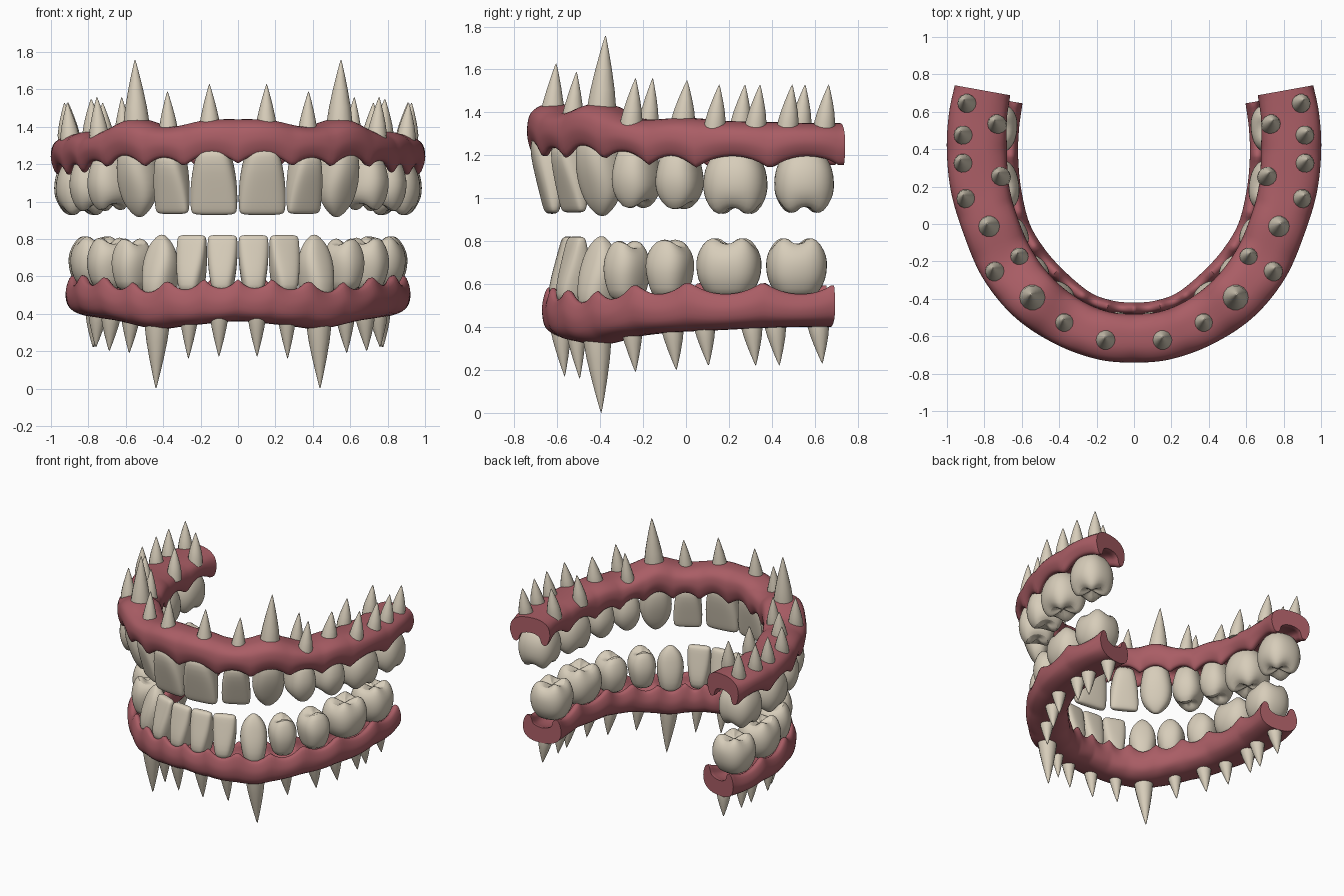
import bpy, bmesh, math
from mathutils import Vector

cube = bpy.data.objects.get("Cube")
if cube:
    bpy.data.objects.remove(cube, do_unlink=True)


def material(name, rgb):
    mat = bpy.data.materials.new(name)
    mat.use_nodes = True
    mat.diffuse_color = (*rgb, 1)
    mat.node_tree.nodes["Principled BSDF"].inputs["Base Color"].default_value = (*rgb, 1)
    return mat


GUM = material("gum pink", (0.40, 0.11, 0.13))
TOOTH = material("tooth ivory", (0.68, 0.61, 0.49))


def spline(points, steps, closed=False):
    """Catmull-Rom samples through points of any dimension."""
    pts = [Vector(p) for p in points]
    n = len(pts)
    if closed:
        get = lambda i: pts[i % n]
    else:
        before = pts[1].copy()
        before[0] = -before[0]          # mirrored neighbour at the midline
        ext = [before] + pts + [2 * pts[-1] - pts[-2]]
        get = lambda i: ext[i + 1]
    out = []
    for i in range(n if closed else n - 1):
        a, b, c, d = (get(i + k) for k in (-1, 0, 1, 2))
        for s in range(steps):
            t = s / steps
            out.append(0.5 * (2 * b + (c - a) * t + (2 * a - 5 * b + 4 * c - d) * t * t
                              + (3 * b - a - 3 * c + d) * t ** 3))
    return out if closed else out + [pts[-1]]


def loft(name, rings, mat, tip=None, cap_end=False, subdivide=0):
    """Skin a list of rings, mirror the part across the midline and shade it."""
    bm = bmesh.new()
    rows = [[bm.verts.new(p) for p in ring] for ring in rings]
    n = len(rows[0])
    for a, b in zip(rows, rows[1:]):
        for i in range(n):
            bm.faces.new((a[i], a[(i + 1) % n], b[(i + 1) % n], b[i]))
    if tip is not None:
        top = bm.verts.new(tip)
        for i in range(n):
            bm.faces.new((rows[-1][i], rows[-1][(i + 1) % n], top))
        bm.faces.new(rows[0])
    if cap_end:
        bm.faces.new(rows[-1])
    bmesh.ops.recalc_face_normals(bm, faces=bm.faces)
    mesh = bpy.data.meshes.new(name)
    bm.to_mesh(mesh)
    bm.free()
    mesh.materials.append(mat)
    ob = bpy.data.objects.new(name, mesh)
    bpy.context.collection.objects.link(ob)
    bpy.ops.object.select_all(action="DESELECT")
    ob.select_set(True)
    bpy.context.view_layer.objects.active = ob
    bpy.ops.object.shade_smooth_by_angle(angle=math.radians(50))
    mirror = ob.modifiers.new("Mirror", "MIRROR")
    mirror.use_clip = True
    if subdivide:
        sub = ob.modifiers.new("Smooth", "SUBSURF")
        sub.levels = sub.render_levels = subdivide
    return ob


def frame(path, i):
    """Tangent and outward direction of the arch at a sample."""
    t = path[min(i + 1, len(path) - 1)].to_3d() - path[max(i - 1, 0)].to_3d()
    t.z = 0
    if i == 0:
        t = Vector((1, 0, 0))
    t.normalize()
    return t, Vector((t.y, -t.x, 0))


# Gum section: outward share, height share from tooth margin to root side
SECTION = [(.82, 0), (.97, .25), (1, .5), (.88, .78), (.5, .96), (0, 1), (-.5, .96),
           (-.88, .78), (-1, .5), (-.97, .25), (-.82, 0), (-.6, .02), (-.45, .3),
           (0, .4), (.45, .3), (.6, .02)]


def gum(name, path, teeth, scallop):
    section = spline(SECTION, 3, closed=True)
    rings = []
    for i, p in enumerate(path):
        x, y, margin, root, half = p
        out = frame(path, i)[1]
        # margin curves away over each crown and dips between crowns
        arch = 0
        for tx, ty, width, *rest in teeth:
            d = math.hypot(x - tx, y - ty) / (width * .5)
            arch = max(arch, 1 - d * d)
        margin += scallop * arch
        rings.append([Vector((x, y, margin + (root - margin) * v)) + out * (u * half)
                      for u, v in section])
    loft(name, rings, GUM, cap_end=True)


# Crown profiles: height from neck to tip, width share, depth share
CROWNS = {
    "incisor": [(-.1, .6, .75), (.08, .76, .95), (.35, .92, .8), (.6, 1, .6),
                (.85, 1, .4), (.96, .97, .3), (1, .85, .18)],
    "canine": [(-.1, .6, .75), (.12, .85, 1), (.4, 1, .92), (.6, 1, .75),
               (.8, .82, .55), (.92, .5, .35), (1, .2, .15)],
    "premolar": [(-.12, .65, .65), (.08, .8, .85), (.35, .98, 1), (.58, 1, .97),
                 (.76, .88, .82), (.9, .64, .6), (.88, .32, .32)],
    "molar": [(-.15, .6, .62), (.04, .78, .8), (.2, .94, .94), (.45, 1, 1),
              (.66, .97, .95), (.84, .84, .8), (.95, .62, .6), (.88, .3, .3)],
}
CUSPS = {"premolar": (2, -1), "molar": (4, -1)}     # waves round the crown, sign


def crown(name, path, tooth):
    x, y, width, depth, neck, tip, kind, lean = tooth
    near = min(range(len(path)), key=lambda i: math.hypot(path[i][0] - x, path[i][1] - y))
    tan, out = frame(path, near)
    rings, sides = [], 20
    power = 2 / (3.2 if kind == "incisor" else 2.5)
    waves, sign = CUSPS.get(kind, (0, 0))
    for h, w, d in CROWNS[kind]:
        ring = []
        for k in range(sides):
            a = math.tau * k / sides
            c, s = math.cos(a), math.sin(a)
            u = math.copysign(abs(c) ** power, c) * w * width / 2
            v = math.copysign(abs(s) ** power, s) * d * depth / 2
            rise = h + sign * math.cos(waves * a) * .07 * max(0, min(1, (h - .6) * 4))
            ring.append(Vector((x, y, neck + (tip - neck) * rise))
                        + tan * u + out * (v - lean * h))
        rings.append(ring)
    top = Vector((x, y, neck + (tip - neck) * (.8 if waves else 1.01))) - out * lean
    loft(name, rings, TOOTH, tip=top, subdivide=1)


def root(name, x, y, base, tip, radius):
    rings = []
    for t, r in ((0, 1.15), (.25, 1.1), (.45, .9), (.65, .62), (.83, .33), (.96, .1)):
        rings.append([Vector((x * (1 + .02 * t) + radius * r * math.cos(a),
                              y + .025 * t + radius * r * math.sin(a),
                              base + (tip - base) * t))
                      for a in (math.tau * k / 14 for k in range(14))])
    loft(name, rings, TOOTH, tip=Vector((x * 1.02, y + .025, tip)))


# Arch stations: x, y, margin height, root side height, half width
upper_path = spline([
    (0, -.61, 1.21, 1.44, .13), (.17, -.595, 1.21, 1.435, .13), (.36, -.52, 1.19, 1.4, .135),
    (.54, -.39, 1.2, 1.44, .145), (.68, -.21, 1.17, 1.37, .15), (.77, 0, 1.15, 1.375, .15),
    (.825, .2, 1.15, 1.36, .155), (.84, .4, 1.15, 1.355, .16), (.835, .57, 1.15, 1.35, .155),
    (.81, .715, 1.16, 1.35, .15)], 10)
lower_path = spline([
    (0, -.545, .58, .36, .125), (.13, -.535, .58, .35, .125), (.28, -.49, .57, .335, .13),
    (.43, -.39, .56, .32, .14), (.58, -.24, .58, .355, .145), (.69, -.06, .6, .375, .145),
    (.75, .15, .6, .385, .15), (.77, .35, .6, .395, .15), (.765, .52, .6, .4, .15),
    (.74, .67, .59, .4, .145)], 10)

# Teeth: x, y, width, depth, neck height, tip height, kind, inward lean
upper_teeth = [
    (.13, -.635, .255, .2, 1.27, .93, "incisor", .01),
    (.36, -.54, .2, .19, 1.24, .935, "incisor", .02),
    (.54, -.405, .225, .23, 1.28, .92, "canine", .02),
    (.68, -.23, .21, .26, 1.22, .94, "premolar", 0),
    (.77, -.03, .215, .27, 1.21, .935, "premolar", 0),
    (.828, .23, .305, .3, 1.19, .92, "molar", 0),
    (.842, .55, .285, .29, 1.19, .925, "molar", 0)]
lower_teeth = [
    (.083, -.555, .162, .19, .53, .82, "incisor", .005),
    (.25, -.52, .165, .19, .53, .82, "incisor", .01),
    (.42, -.41, .19, .21, .49, .82, "canine", .02),
    (.565, -.275, .195, .23, .55, .815, "premolar", 0),
    (.685, -.075, .215, .25, .56, .82, "premolar", 0),
    (.755, .2, .31, .29, .57, .82, "molar", 0),
    (.765, .515, .29, .29, .57, .82, "molar", 0)]

# Roots: x, y, tip height, radius
upper_roots = [
    (.15, -.63, 1.63, .054), (.37, -.535, 1.59, .048), (.54, -.4, 1.76, .064),
    (.61, -.18, 1.56, .043), (.74, -.26, 1.56, .047), (.77, -.02, 1.55, .053),
    (.895, .13, 1.53, .045), (.71, .25, 1.53, .045), (.91, .32, 1.53, .045),
    (.91, .47, 1.53, .045), (.73, .53, 1.53, .045), (.89, .64, 1.53, .045)]
lower_roots = [
    (.1, -.59, .17, .045), (.26, -.52, .16, .045), (.43, -.42, 0, .062),
    (.57, -.26, .19, .048), (.675, -.07, .2, .05), (.745, .08, .22, .047),
    (.76, .3, .22, .047), (.755, .41, .22, .047), (.745, .61, .23, .047)]

NAMES = ["central_incisor", "lateral_incisor", "canine", "first_premolar",
         "second_premolar", "first_molar", "second_molar"]

for jaw, path, teeth, roots, scallop, base in (
        ("upper", upper_path, upper_teeth, upper_roots, .05, 1.3),
        ("lower", lower_path, lower_teeth, lower_roots, -.05, .46)):
    gum(f"{jaw}_gum", path, teeth, scallop)
    for label, tooth in zip(NAMES, teeth):
        crown(f"{jaw}_{label}", path, tooth)
    for i, (x, y, tip, radius) in enumerate(roots, 1):
        root(f"{jaw}_root_{i}", x, y, base, tip, radius)
